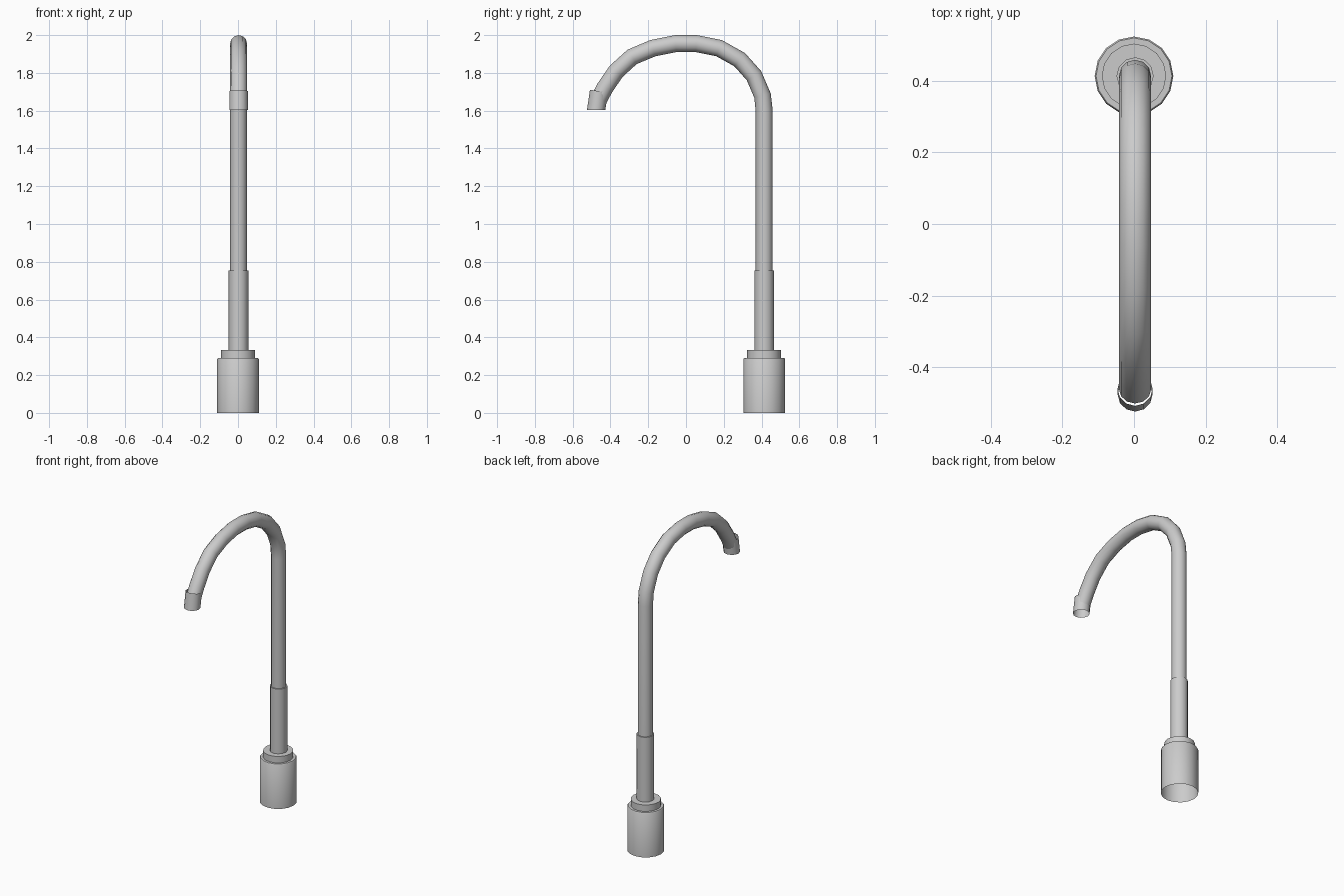
import bpy
import math
from mathutils import Vector

cube = bpy.data.objects.get("Cube")
if cube:
    bpy.data.objects.remove(cube, do_unlink=True)

steel = bpy.data.materials.new("brushed grey metal")
steel.use_nodes = True
GREY = (0.6, 0.6, 0.6, 1)
steel.diffuse_color = GREY
steel.node_tree.nodes["Principled BSDF"].inputs["Base Color"].default_value = GREY


def tube(name, path, radii, sides, x=0.0, floor=None):
    """Open skin of rings along a (y, z) path, one radius per point."""
    pts = [Vector((x, y, z)) for y, z in path]
    side = Vector((1, 0, 0))
    verts, faces = [], []
    for i, p in enumerate(pts):
        before = p - pts[max(i - 1, 0)]
        after = pts[min(i + 1, len(pts) - 1)] - p
        tangent = before.normalized() + after.normalized()
        if tangent.length < 1e-6:
            tangent = Vector((0, 0, 1))
        normal = tangent.normalized().cross(side)
        for j in range(sides):
            a = math.tau * j / sides
            verts.append(p + radii[i] * (side * math.cos(a) + normal * math.sin(a)))
    # Trim the last ring level
    if floor is not None:
        for v in verts[-sides:]:
            v.z = floor
    for i in range(len(pts) - 1):
        for j in range(sides):
            k = (j + 1) % sides
            faces.append((i * sides + j, i * sides + k,
                          (i + 1) * sides + k, (i + 1) * sides + j))
    mesh = bpy.data.meshes.new(name)
    mesh.from_pydata(verts, [], faces)
    mesh.materials.append(steel)
    obj = bpy.data.objects.new(name, mesh)
    bpy.context.collection.objects.link(obj)
    bpy.ops.object.select_all(action='DESELECT')
    obj.select_set(True)
    bpy.context.view_layer.objects.active = obj
    bpy.ops.object.shade_smooth_by_angle(angle=math.radians(35))
    return obj


def lathe(name, profile, sides, x=0.0):
    """Upright turned part from (radius, height) pairs."""
    return tube(name, [(POST_Y, z) for r, z in profile],
                [r for r, z in profile], sides, x)


POST_Y = 0.414
PIPE_X = 0.003
PIPE_R = 0.045

# Base: hollow underneath, stepped on top
lathe("base_body", [(0.11, 0), (0.11, 0.285), (0.106, 0.291), (0.085, 0.291)], 16)
lathe("base_ring", [(0.09, 0.285), (0.09, 0.333), (0.045, 0.333)], 16)
lathe("lower_sleeve", [(0.052, 0.325), (0.052, 0.755), (0.044, 0.755)], 12, PIPE_X)

# Gooseneck pipe
bend = [(POST_Y, 0.33), (POST_Y, 1.6), (0.405, 1.68), (0.36, 1.785),
        (0.284, 1.87), (0.175, 1.931), (0.055, 1.955), (-0.055, 1.955),
        (-0.175, 1.931), (-0.285, 1.885), (-0.37, 1.808), (-0.43, 1.72),
        (-0.462, 1.66)]
tube("gooseneck_pipe", bend, [PIPE_R] * len(bend), 12, PIPE_X)

# Open outlet collar, cut level at the mouth
tube("outlet_collar", [(-0.460, 1.703), (-0.476, 1.603)], [0.049, 0.049],
     12, PIPE_X, floor=1.603)
